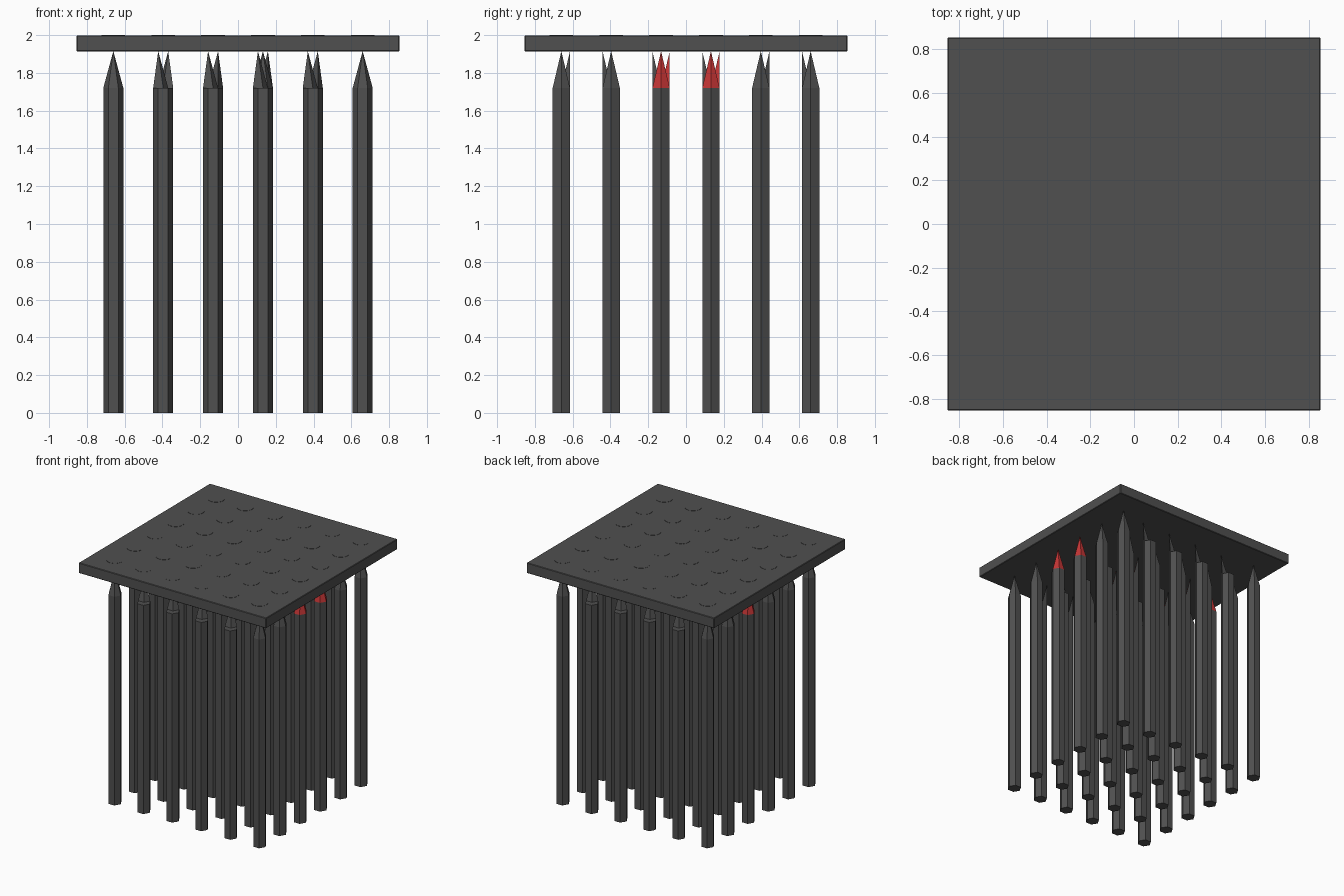
import bpy, bmesh, math
from mathutils import Matrix

if "Cube" in bpy.data.objects:
    bpy.data.objects.remove(bpy.data.objects["Cube"])


def material(name, rgb):
    m = bpy.data.materials.new(name)
    m.diffuse_color = (*rgb, 1.0)
    m.use_nodes = True
    m.node_tree.nodes["Principled BSDF"].inputs["Base Color"].default_value = m.diffuse_color
    return m


GREY = material("dark grey", (0.08, 0.08, 0.08))
RED = material("red", (0.55, 0.035, 0.035))

SPACING = 0.264
COORDS = [(i - 2.5) * SPACING for i in range(6)]
R, SHOULDER, TIP, TOP = 0.053, 1.72, 1.915, 2.0


def finish(bm, name, *mats):
    me = bpy.data.meshes.new(name)
    bm.to_mesh(me)
    bm.free()
    for m in mats:
        me.materials.append(m)
    ob = bpy.data.objects.new(name, me)
    bpy.context.collection.objects.link(ob)
    return ob


def prism(bm, sides, r1, r2, z0, z1, x=0, y=0, caps=True):
    bmesh.ops.create_cone(bm, cap_ends=caps, segments=sides, radius1=r1, radius2=r2,
                          depth=z1 - z0,
                          matrix=Matrix.Translation((x, y, (z0 + z1) / 2))
                          @ Matrix.Rotation(math.pi / 2 if sides == 6 else 0, 4, 'Z'))


# hexagonal stakes with pointed tips, the two middle rows tipped red
for ix, x in enumerate(COORDS):
    for iy, y in enumerate(COORDS):
        bm = bmesh.new()
        prism(bm, 6, R, R, 0, SHOULDER, x, y)
        top = max(bm.faces, key=lambda f: f.calc_center_median().z)
        bmesh.ops.poke(bm, faces=[top])
        max(bm.verts, key=lambda v: (v.co.z, -math.hypot(v.co.x - x, v.co.y - y))).co.z = TIP
        bm.normal_update()
        red = iy in (2, 3) and (ix, iy) != (0, 2)
        for f in bm.faces:
            f.material_index = int(red and f.calc_center_median().z > SHOULDER + 0.01)
        finish(bm, f"stake_{ix}_{iy}", GREY, RED)

# square top slab with softened edges
bm = bmesh.new()
bmesh.ops.create_cube(bm, size=1, matrix=Matrix.Translation((0, 0, 1.956))
                      @ Matrix.Diagonal((1.71, 1.71, 0.085, 1)))
bmesh.ops.bevel(bm, geom=bm.edges[:], offset=0.004, segments=1, affect='EDGES')
finish(bm, "top_slab", GREY)

# round plugs, almost flush with the slab surface
bm = bmesh.new()
for x in COORDS:
    for y in COORDS:
        prism(bm, 16, 0.063, 0.063, 1.98, TOP, x, y)
finish(bm, "slab_plugs", GREY)
